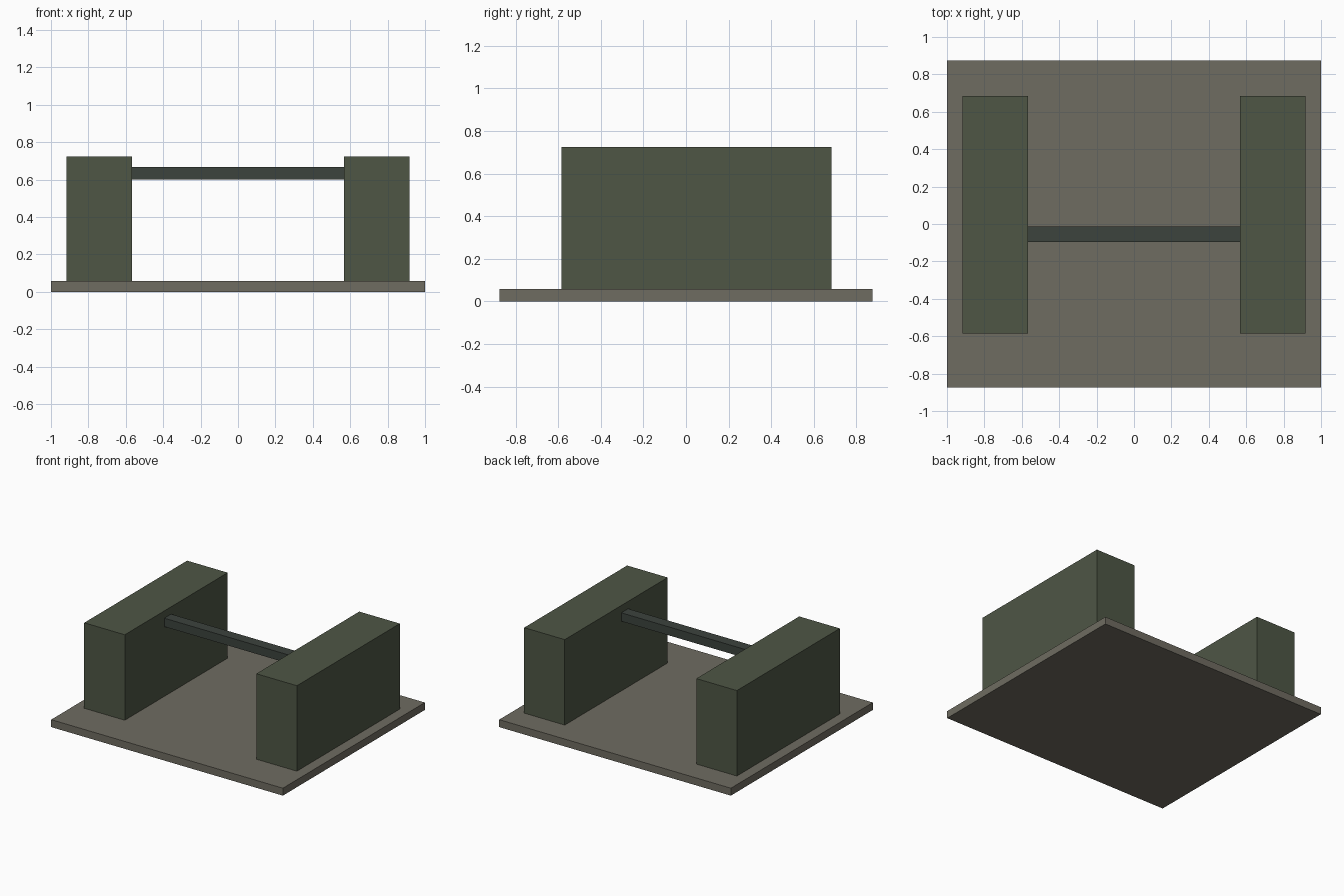
import bpy

if "Cube" in bpy.data.objects:
    bpy.data.objects.remove(bpy.data.objects["Cube"])


def material(name, rgb):
    """Flat colour given as sRGB bytes, stored as linear."""
    m = bpy.data.materials.new(name)
    lin = [((c / 255 + 0.055) / 1.055) ** 2.4 for c in rgb]
    m.diffuse_color = (*lin, 1)
    m.use_nodes = True
    m.node_tree.nodes["Principled BSDF"].inputs["Base Color"].default_value = m.diffuse_color
    return m


def box(name, lo, hi, mat):
    """Box between two opposite corners."""
    bpy.ops.mesh.primitive_cube_add(size=1, location=[(a + b) / 2 for a, b in zip(lo, hi)])
    ob = bpy.context.object
    ob.name = name
    ob.scale = [b - a for a, b in zip(lo, hi)]
    bpy.ops.object.transform_apply(location=False, rotation=False, scale=True)
    ob.data.materials.append(mat)
    return ob


stone = material("grey brown", (111, 108, 97))
green = material("dark olive green", (78, 86, 69))
metal = material("dark grey green", (60, 67, 61))

# Floor plate
box("base_plate", (-1, -0.875, 0), (1, 0.875, 0.058), stone)

# Two matching side blocks
for side, x in (("left", -0.743), ("right", 0.743)):
    box(side + "_block", (x - 0.175, -0.585, 0.058), (x + 0.175, 0.684, 0.725), green)

# Rail spanning the gap
box("cross_bar", (-0.57, -0.097, 0.602), (0.57, -0.013, 0.668), metal)
